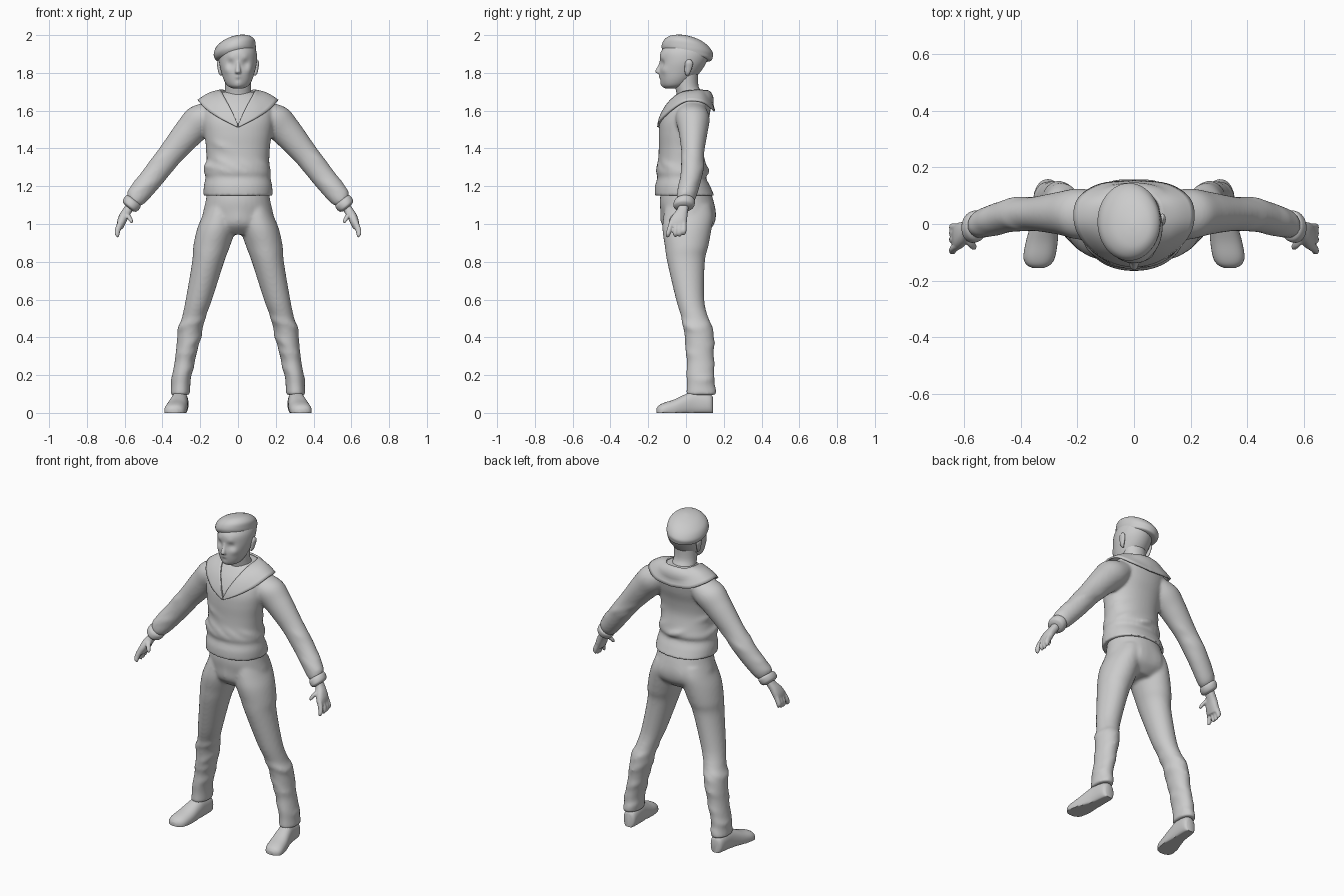
import bpy, bmesh, random
from math import sin, cos, pi, exp, radians
from mathutils import Vector

random.seed(4)
X, Y, Z = Vector((1, 0, 0)), Vector((0, 1, 0)), Vector((0, 0, 1))


def smooth_rows(rows, steps):
    """Catmull-Rom interpolation between control rows."""
    r = [Vector(a) for a in rows]
    r = [r[0]] + r + [r[-1]]
    out = []
    for a, b, c, d in zip(r, r[1:], r[2:], r[3:]):
        for i in range(steps):
            t = i / steps
            out.append(0.5 * (2 * b + (c - a) * t + (2 * a - 5 * b + 4 * c - d) * t * t
                              + (3 * b - a - 3 * c + d) * t ** 3))
    return out + [r[-1]]


def spow(a, p):
    return (abs(a) ** (2 / p)) * (1 if a >= 0 else -1)


def loft(rows, u=X, v=Y, p=2.0, n=32, steps=4):
    """Closed tube through rows of (x, y, z, radius along u, radius along v)."""
    verts, faces = [], []
    rows = smooth_rows(rows, steps)
    for r in rows:
        for k in range(n):
            a = 2 * pi * k / n
            verts.append(Vector(r[:3]) + u * r[3] * spow(cos(a), p) + v * r[4] * spow(sin(a), p))
    for i in range(len(rows) - 1):
        for k in range(n):
            m = (k + 1) % n
            faces.append((i * n + k, i * n + m, i * n + n + m, i * n + n + k))
    faces.append(tuple(reversed(range(n))))
    faces.append(tuple(range(len(verts) - n, len(verts))))
    return verts, faces


def flip(part):
    return [Vector((-v.x, v.y, v.z)) for v in part[0]], [f[::-1] for f in part[1]]


def pair(part):
    return [part, flip(part)]


def bump(part, c, r, off):
    """Push vertices near c by off with a soft falloff."""
    for v in part[0]:
        v += Vector(off) * exp(-((v - Vector(c)).length / r) ** 2)


def folds(part, zmin, zmax, count, size, n=32):
    """Cloth folds: small outward swells, longer across than along."""
    rings = [part[0][i:i + n] for i in range(0, len(part[0]), n)]
    spots = [v for ring in rings for v in ring if zmin < v.z < zmax]
    for c in random.sample(spots, count):
        c = c.copy()
        for ring in rings:
            mid = sum(ring, Vector((0, 0, 0))) / n
            for v in ring:
                d = v - c
                w = exp(-(d.x ** 2 + d.y ** 2) / .0025 - (d.z + d.x * .4) ** 2 / .0003)
                v += (v - mid).normalized() * size * w


def make(name, parts, voxel=0, soften=4):
    bm = bmesh.new()
    for verts, faces in parts:
        bv = [bm.verts.new(v) for v in verts]
        for f in faces:
            bm.faces.new([bv[i] for i in f])
    bmesh.ops.remove_doubles(bm, verts=bm.verts[:], dist=1e-5)
    bmesh.ops.recalc_face_normals(bm, faces=bm.faces[:])
    me = bpy.data.meshes.new(name)
    bm.to_mesh(me)
    bm.free()
    me.shade_smooth()
    me.set_sharp_from_angle(angle=radians(50))
    ob = bpy.data.objects.new(name, me)
    bpy.context.collection.objects.link(ob)
    if voxel:
        m = ob.modifiers.new("blend", 'REMESH')
        m.mode, m.voxel_size, m.use_smooth_shade = 'VOXEL', voxel, True
        s = ob.modifiers.new("soften", 'SMOOTH')
        s.factor, s.iterations = 0.5, soften
    return ob


# Trousers: hips blended with two legs
hips = loft([(0, -.003, 1.2, .16, .125), (0, .003, 1.12, .172, .142), (0, .012, 1.05, .188, .14),
             (0, .012, .99, .19, .128), (0, .01, .945, .10, .085)])
leg = loft([(.09, .012, 1.1, .075, .12), (.1, .012, 1.04, .09, .132), (.116, .005, .97, .102, .13),
            (.14, .003, .88, .097, .115), (.158, 0, .8, .085, .10), (.207, .022, .6, .07, .075),
            (.236, .048, .5, .062, .071), (.256, .068, .42, .063, .077), (.277, .076, .3, .054, .071),
            (.297, .076, .2, .051, .074), (.303, .078, .15, .05, .074), (.306, .08, .095, .052, .08)], steps=7)
folds(leg, .13, .5, 14, .007)
for s in (-1, 1):
    bump(hips, (s * .085, .15, 1.04), .07, (0, .014, 0))
bump(hips, (0, -.12, 1.02), .05, (0, -.012, 0))
make("trousers", [hips] + pair(leg), .009, 8)

# Shoes, flattened to the sole
shoe = loft([(.302, .143, .035, .024, .046), (.303, .125, .045, .04, .056), (.308, .05, .05, .044, .066),
             (.315, 0, .04, .049, .06), (.325, -.06, .022, .056, .05), (.334, -.115, .012, .056, .042),
             (.337, -.143, .008, .043, .032), (.338, -.156, .008, .018, .015)], X, Z, 2.3)
for v in shoe[0]:
    v.z = max(v.z, 0)
make("shoes", pair(shoe))

# Sweater: torso with waistband, blended with sleeves
torso = loft([(0, -.008, 1.15, .183, .158), (0, -.018, 1.2, .181, .146), (0, -.023, 1.245, .172, .129),
              (0, -.021, 1.275, .174, .135), (0, -.022, 1.32, .166, .126), (0, -.027, 1.4, .168, .117),
              (0, -.022, 1.48, .18, .122), (0, -.008, 1.55, .19, .128), (0, .014, 1.62, .188, .118),
              (0, .035, 1.67, .15, .10), (0, .042, 1.7, .09, .075)], p=2.15, n=48, steps=6)
V = Vector((.771, 0, .636))
sleeve = loft([(.12, .03, 1.6, .08, .07), (.19, .035, 1.555, .09, .09), (.255, .038, 1.49, .077, .082),
               (.345, .036, 1.385, .061, .068), (.4, .033, 1.315, .059, .064), (.455, .026, 1.245, .057, .062),
               (.53, .004, 1.152, .052, .056), (.555, -.006, 1.12, .042, .042)], Y, V, steps=7)
folds(torso, 1.27, 1.42, 16, .007, 48)
folds(sleeve, 1.15, 1.42, 8, .004)
sweater = make("sweater", [torso] + pair(sleeve), .009)

# Flared cuffs
cuff = loft([(.545, -.002, 1.13, .036, .036), (.553, -.006, 1.122, .053, .048), (.565, -.01, 1.106, .056, .05),
             (.575, -.013, 1.093, .051, .044), (.58, -.015, 1.086, .032, .03)], Y, V)
make("cuffs", pair(cuff))

# Hands: palm, four fingers held together and a thumb
W = Vector((.88, 0, .47))
hand = [loft([(.565, -.012, 1.105, .027, .024), (.583, -.018, 1.075, .03, .024),
              (.602, -.032, 1.045, .04, .025), (.617, -.042, 1.012, .047, .024),
              (.627, -.046, .98, .044, .018)], Y, W, 2.4, 20)]
for y0, y1, tip in ((-.01, -.012, .942), (-.031, -.033, .934), (-.054, -.056, .932), (-.077, -.096, .93)):
    hand.append(loft([(.62, y0, 1.01, .013, .016), (.636, (y0 + y1) / 2, .972, .0145, .016),
                      (.641, y1, tip + .012, .0125, .014), (.639, y1, tip, .006, .006)], Y, W, 2, 12))
hand.append(loft([(.595, -.04, 1.06, .018, .018), (.578, -.065, 1.04, .016, .014),
                  (.566, -.08, 1.016, .012, .012), (.562, -.085, 1.004, .004, .004)], Y, X, 2, 12))
make("hands", hand + [flip(h) for h in hand], .005)

# Wide sailor collar laid over the shoulders, front V to centre back
cols = [(.003, -.14, 1.53, .003, -.146, 1.512), (.035, -.115, 1.6, .09, -.122, 1.555),
        (.07, -.062, 1.665, .165, -.075, 1.605), (.086, 0, 1.695, .208, 0, 1.65),
        (.088, .06, 1.708, .198, .085, 1.645), (.06, .1, 1.704, .12, .138, 1.61),
        (0, .112, 1.70, 0, .15, 1.597)]
verts, faces, M = [], [], 9
cols = smooth_rows(cols, 6)
for i, c in enumerate(cols):
    a, b = Vector(c[:3]), Vector(c[3:])
    for k in range(M):
        t = k / (M - 1)
        verts.append(a.lerp(b, t) + Z * .1 * (b - a).length * sin(pi * t))
    if i:
        j = i * M
        faces += [(j - M + k, j - M + k + 1, j + k + 1, j + k) for k in range(M - 1)]
collar = make("collar", pair((verts, faces)))
w = collar.modifiers.new("rest on sweater", 'SHRINKWRAP')
w.target, w.wrap_mode, w.offset = sweater, 'OUTSIDE', .006
t = collar.modifiers.new("cloth", 'SOLIDIFY')
t.thickness, t.offset = .01, 0

# Neck
make("neck", [loft([(0, .035, 1.6, .085, .075), (0, .022, 1.68, .073, .07), (0, .004, 1.73, .068, .062),
                    (0, .0, 1.8, .07, .065)])])

# Head with eye sockets, brow, nose, lips and chin
head = loft([(0, -.075, 1.718, .03, .035), (0, -.062, 1.733, .057, .064), (0, -.048, 1.765, .076, .088),
             (0, -.03, 1.81, .09, .11), (0, -.014, 1.86, .1, .124), (0, -.006, 1.91, .098, .128),
             (0, 0, 1.95, .08, .1), (0, 0, 1.97, .05, .06)], n=72, steps=7)
for s in (-1, 1):
    bump(head, (s * .04, -.13, 1.848), .022, (0, .011, 0))
    bump(head, (s * .04, -.13, 1.88), .018, (0, -.004, 0))
    bump(head, (s * .055, -.11, 1.815), .022, (s * .003, -.005, 0))
bump(head, (0, -.138, 1.78), .016, (0, -.006, 0))
bump(head, (0, -.135, 1.766), .009, (0, .005, 0))
bump(head, (0, -.12, 1.74), .02, (0, -.006, -.002))
nose = loft([(0, -.128, 1.868, .008, .01), (0, -.134, 1.84, .011, .013), (0, -.144, 1.81, .015, .019),
             (0, -.141, 1.8, .016, .018), (0, -.136, 1.794, .008, .01)], n=16)
make("head", [head, nose], .005, 3)

# Ears
ear = loft([(.088, .008, 1.785, .004, .006), (.094, .008, 1.8, .009, .014), (.098, .013, 1.83, .011, .02),
            (.101, .016, 1.855, .011, .02), (.098, .016, 1.872, .004, .007)], n=16)
make("ears", pair(ear))

# Soft cap tilted to one side and sagging at the back
make("cap", [loft([(-.008, .018, 1.878, .086, .09), (-.012, .012, 1.885, .102, .122),
                   (-.016, .008, 1.902, .11, .133), (-.017, .007, 1.924, .111, .136),
                   (-.013, .002, 1.955, .102, .119), (-.008, -.003, 1.98, .074, .086),
                   (-.005, -.006, 1.993, .038, .044), (-.004, -.006, 1.998, .006, .007)],
                  Vector((1, 0, .18)), Vector((0, 1, -.15)), n=48)])
